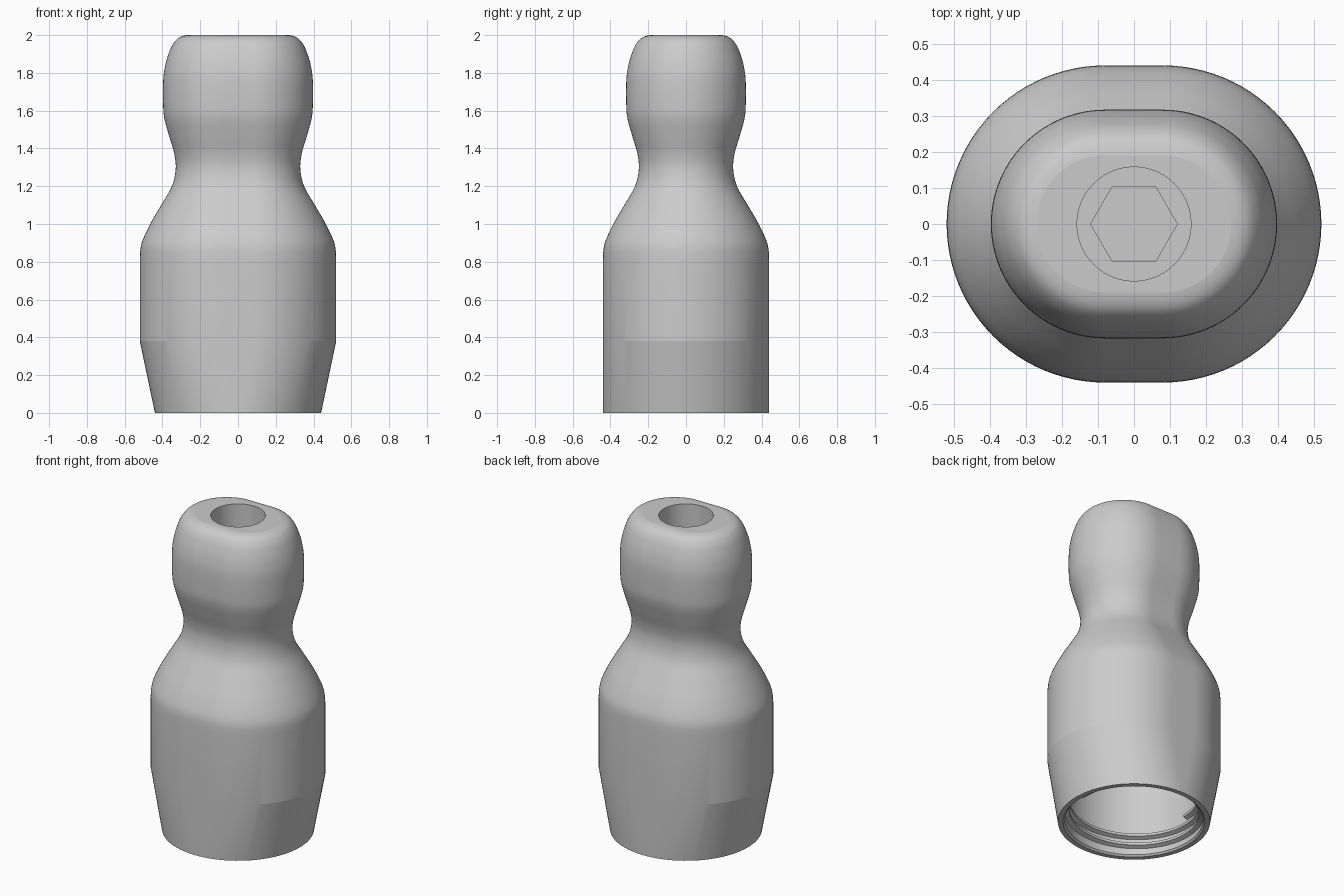
import bpy, bmesh, math

cube = bpy.data.objects.get("Cube")
if cube:
    bpy.data.objects.remove(cube, do_unlink=True)

grey = bpy.data.materials.new("plain grey")
grey.use_nodes = True
grey.diffuse_color = (0.6, 0.6, 0.6, 1)
grey.node_tree.nodes["Principled BSDF"].inputs["Base Color"].default_value = (0.6, 0.6, 0.6, 1)

HALF = 48       # segments per half turn
STRETCH = 0.08  # sideways shift of each half round


def ring(radius, z, shift=0.0, hexagon=False):
    """Two half rounds pushed apart along x, or a hexagon with points on x."""
    points = []
    for side in (1, -1):
        for i in range(HALF + 1):
            a = -math.pi / 2 + math.pi * i / HALF
            r = radius
            if hexagon:
                r *= math.cos(math.pi / 6) / math.cos(a % (math.pi / 3) - math.pi / 6)
            points.append((side * (r * math.cos(a) + shift), side * r * math.sin(a), z))
    return points


def spline(points, steps=6):
    """Smooth curve through all but the first and last point."""
    out = []
    for p0, p1, p2, p3 in zip(points, points[1:], points[2:], points[3:]):
        for s in range(steps):
            t = s / steps
            out.append([0.5 * (2 * b + (c - a) * t + (2 * a - 5 * b + 4 * c - d) * t * t
                               + (3 * b - a - 3 * c + d) * t ** 3)
                        for a, b, c, d in zip(p0, p1, p2, p3)])
    return out + [points[-2]]


def loft(name, rings, closed, angle):
    """Skin a row of equal sections and cap both ends."""
    bm = bmesh.new()
    rows = [[bm.verts.new(p) for p in r] for r in rings]
    n = len(rows[0])
    for low, high in zip(rows, rows[1:]):
        for i in range(n):
            j = (i + 1) % n
            bm.faces.new((low[i], low[j], high[j], high[i]))
    bm.faces.new(rows[0][::-1])
    bm.faces.new(rows[-1])
    bmesh.ops.remove_doubles(bm, verts=bm.verts, dist=0.00001)
    bmesh.ops.recalc_face_normals(bm, faces=bm.faces)
    mesh = bpy.data.meshes.new(name)
    bm.to_mesh(mesh)
    bm.free()
    mesh.materials.append(grey)
    obj = bpy.data.objects.new(name, mesh)
    bpy.context.collection.objects.link(obj)
    bpy.ops.object.select_all(action="DESELECT")
    obj.select_set(True)
    bpy.context.view_layer.objects.active = obj
    bpy.ops.object.shade_smooth_by_angle(angle=math.radians(angle))


# Outer silhouette: shoulder, waist, rounded head
silhouette = spline([
    (0.44, 0.75), (0.44, 0.82), (0.43, 0.90), (0.385, 1.0), (0.327, 1.1), (0.27, 1.2),
    (0.25, 1.29), (0.257, 1.37), (0.283, 1.46), (0.308, 1.55), (0.316, 1.62),
    (0.316, 1.76), (0.305, 1.84), (0.288, 1.9), (0.266, 1.95), (0.235, 1.985),
    (0.19, 2.0), (0.13, 2.0)])

# Body: lower cavity, rim, round-to-oval skirt, outside, top socket
sections = [ring(0.40, 0.90), ring(0.40, 0.01), ring(0.41, 0.0), ring(0.44, 0.0),
            ring(0.44, 0.38, STRETCH)]
sections += [ring(r, z, STRETCH) for r, z in silhouette]
sections += [ring(0.158, 2.0), ring(0.158, 1.5),
             ring(0.12, 1.5, hexagon=True), ring(0.12, 1.1, hexagon=True)]
loft("grip_body", sections, False, 8)

# Screw thread winding up the inside of the skirt
PITCH, TURNS, STEPS = 0.06, 2.5, 72
profile = [(0.405, -0.02), (0.375, -0.008), (0.375, 0.008), (0.405, 0.02)]
thread = []
for i in range(int(STEPS * TURNS) + 1):
    a = math.tau * i / STEPS
    z = 0.03 + PITCH * i / STEPS
    thread.append([(r * math.cos(a), r * math.sin(a), z + dz) for r, dz in profile])
loft("inner_thread", thread, False, 30)
